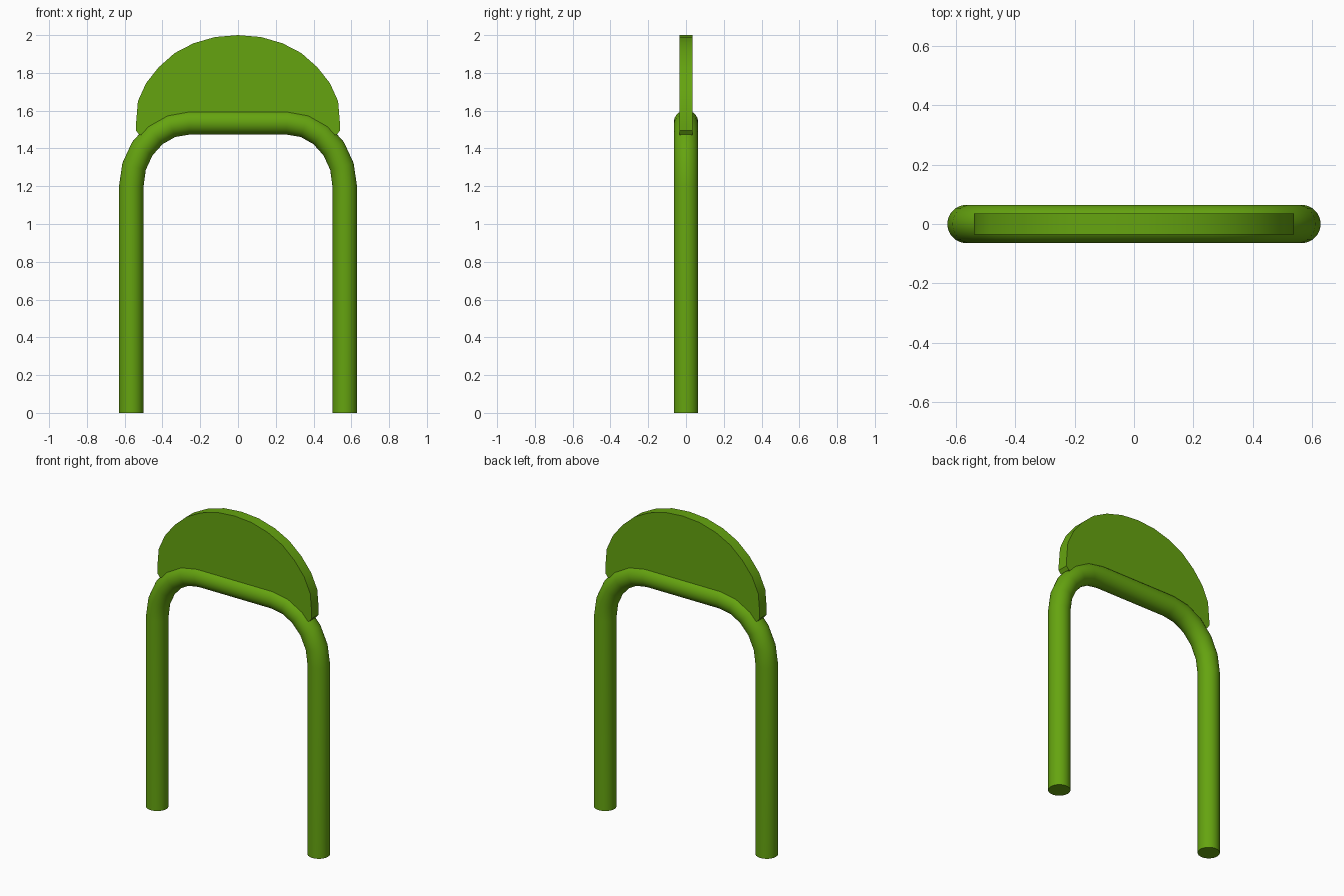
import bpy, bmesh, math
from mathutils import Vector

if "Cube" in bpy.data.objects:
    bpy.data.objects.remove(bpy.data.objects["Cube"])

green = bpy.data.materials.new("leaf green")
green.diffuse_color = (0.13, 0.37, 0.005, 1)
green.use_nodes = True
green.node_tree.nodes["Principled BSDF"].inputs["Base Color"].default_value = green.diffuse_color


def finish(name, bm, angle):
    bmesh.ops.recalc_face_normals(bm, faces=bm.faces)
    me = bpy.data.meshes.new(name)
    bm.to_mesh(me)
    bm.free()
    me.materials.append(green)
    ob = bpy.data.objects.new(name, me)
    bpy.context.collection.objects.link(ob)
    bpy.ops.object.select_all(action='DESELECT')
    ob.select_set(True)
    bpy.context.view_layer.objects.active = ob
    bpy.ops.object.shade_smooth_by_angle(angle=math.radians(angle))
    return ob


# Bent tube frame: two legs, two rounded corners and a top rail
R, SIDES, BEND = 0.0645, 32, 5
half = [(0.565, 0.0)]
for i in range(BEND + 1):
    a = math.pi / 2 * i / BEND
    half.append((0.26 + 0.305 * math.cos(a), 1.20 + 0.338 * math.sin(a)))
path = [Vector((x, 0, z)) for x, z in half]
path += [Vector((-x, 0, z)) for x, z in reversed(half)]

bm = bmesh.new()
rings = []
for i, p in enumerate(path):
    d_in = (p - path[i - 1]).normalized() if i else Vector((0, 0, 1))
    d_out = (path[i + 1] - p).normalized() if i < len(path) - 1 else Vector((0, 0, -1))
    t = (d_in + d_out).normalized()
    n = Vector((t.z, 0, -t.x))
    ring = []
    for k in range(SIDES):
        a = 2 * math.pi * k / SIDES
        ring.append(bm.verts.new(p + n * R * math.cos(a) + Vector((0, R * math.sin(a), 0))))
    rings.append(ring)
for r0, r1 in zip(rings, rings[1:]):
    for k in range(SIDES):
        j = (k + 1) % SIDES
        bm.faces.new((r0[k], r0[j], r1[j], r1[k]))
bm.faces.new(rings[0])
bm.faces.new(rings[-1])
finish("tube_frame", bm, 40)

# Rounded panel standing on the rail, its lower edge hidden in the tube
side = [(0.26, 1.54), (0.40, 1.505), (0.48, 1.46), (0.525, 1.475), (0.54, 1.495),
        (0.54, 1.53), (0.53, 1.65), (0.487, 1.745), (0.42, 1.83), (0.335, 1.905),
        (0.235, 1.957), (0.12, 1.99)]
outline = side + [(0, 2.0)] + [(-x, z) for x, z in reversed(side)]
bm = bmesh.new()
face = bm.faces.new([bm.verts.new((x, -0.035, z)) for x, z in outline])
ext = bmesh.ops.extrude_face_region(bm, geom=[face], use_keep_orig=True)
moved = [v for v in ext["geom"] if isinstance(v, bmesh.types.BMVert)]
bmesh.ops.translate(bm, verts=moved, vec=(0, 0.07, 0))
finish("rounded_panel", bm, 30)
